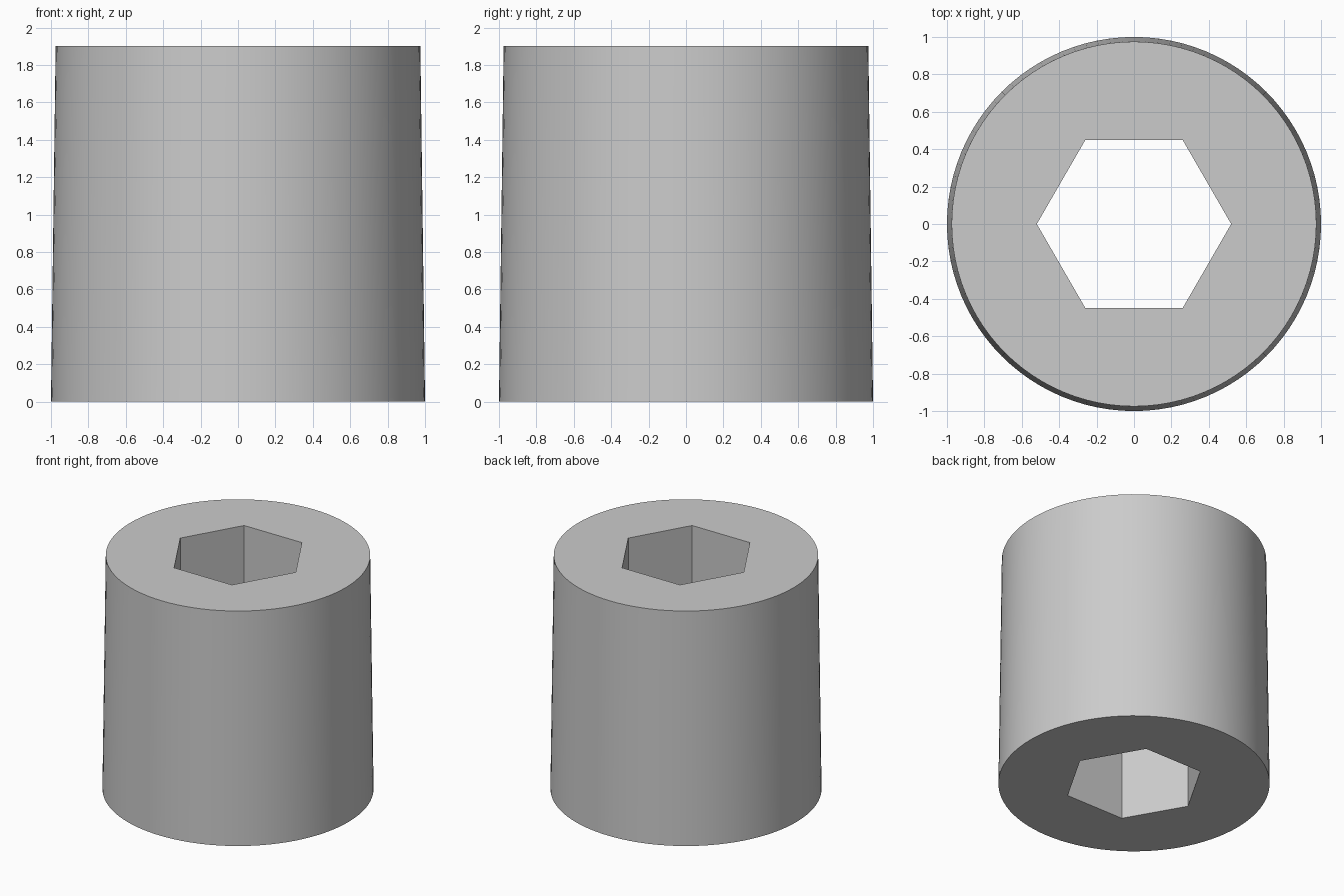
import bpy
import bmesh
from math import cos, sin, radians, tau

cube = bpy.data.objects.get("Cube")
if cube:
    bpy.data.objects.remove(cube, do_unlink=True)

SEGMENTS = 96
HEIGHT = 1.9
BOTTOM_RADIUS = 1.0
TOP_RADIUS = 0.975
APOTHEM = 0.45

# Plain grey material
grey = bpy.data.materials.new("grey")
grey.use_nodes = True
colour = (0.6, 0.6, 0.6, 1.0)
grey.diffuse_color = colour
grey.node_tree.nodes["Principled BSDF"].inputs["Base Color"].default_value = colour


def circle(radius):
    return lambda angle: radius


def hexagon(angle):
    return APOTHEM / cos(angle % radians(60) - radians(30))


def ring(bm, radius_at, z):
    angles = [tau * i / SEGMENTS for i in range(SEGMENTS)]
    return [bm.verts.new((radius_at(a) * cos(a), radius_at(a) * sin(a), z)) for a in angles]


# Tapered cylinder with a hexagonal through hole
bm = bmesh.new()
loops = [
    ring(bm, circle(BOTTOM_RADIUS), 0),
    ring(bm, circle(TOP_RADIUS), HEIGHT),
    ring(bm, hexagon, HEIGHT),
    ring(bm, hexagon, 0),
]
for k, lower in enumerate(loops):
    upper = loops[(k + 1) % len(loops)]
    for i in range(SEGMENTS):
        j = (i + 1) % SEGMENTS
        bm.faces.new((lower[i], lower[j], upper[j], upper[i]))
bmesh.ops.recalc_face_normals(bm, faces=bm.faces)

mesh = bpy.data.meshes.new("tapered_sleeve")
bm.to_mesh(mesh)
bm.free()
mesh.materials.append(grey)
sleeve = bpy.data.objects.new("tapered_sleeve", mesh)
bpy.context.collection.objects.link(sleeve)

# Smooth the round wall, keep the rims and hexagon corners sharp
bpy.ops.object.select_all(action="DESELECT")
sleeve.select_set(True)
bpy.context.view_layer.objects.active = sleeve
bpy.ops.object.shade_smooth_by_angle(angle=radians(30))
